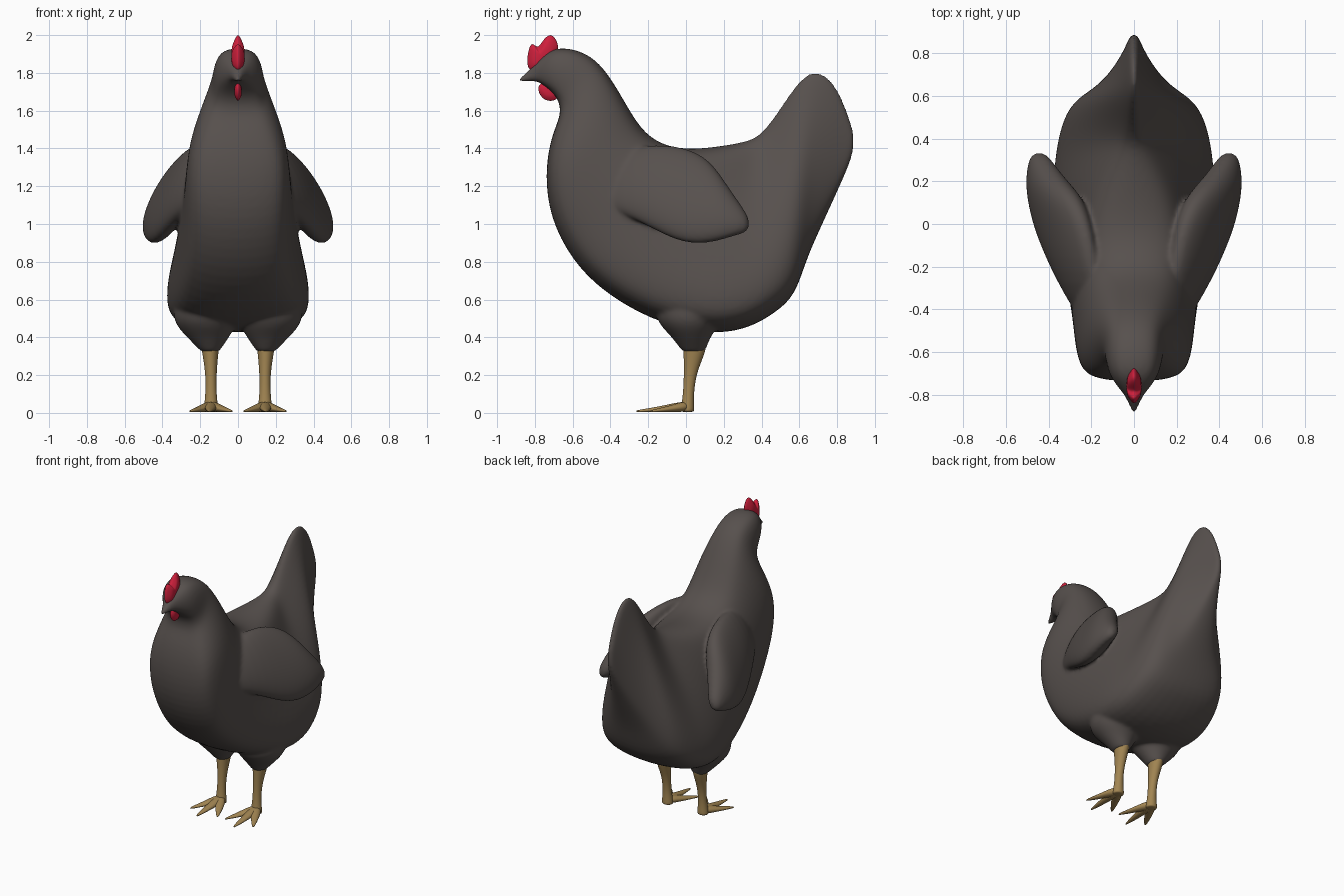
import bpy, bmesh, math
from mathutils import Vector as V

if "Cube" in bpy.data.objects:
    bpy.data.objects.remove(bpy.data.objects["Cube"])


def material(name, rgb):
    m = bpy.data.materials.new(name)
    m.diffuse_color = (*rgb, 1)
    m.use_nodes = True
    m.node_tree.nodes["Principled BSDF"].inputs["Base Color"].default_value = m.diffuse_color
    return m


FEATHER = material("dark feathers", (0.095, 0.081, 0.075))
RED = material("comb red", (0.62, 0.014, 0.045))
TAN = material("leg tan", (0.36, 0.235, 0.085))


def loft(name, rings, mat, mirror=False, levels=2):
    """Skin a list of equal point rings, cap the ends, smooth it."""
    bm = bmesh.new()
    rows = [[bm.verts.new(p) for p in r] for r in rings]
    n = len(rows[0])
    for a, b in zip(rows, rows[1:]):
        for i in range(n):
            j = (i + 1) % n
            bm.faces.new((a[i], a[j], b[j], b[i]))
    bm.faces.new(rows[0][::-1])
    bm.faces.new(rows[-1])
    bmesh.ops.recalc_face_normals(bm, faces=bm.faces)
    for f in bm.faces:
        f.smooth = True
    me = bpy.data.meshes.new(name)
    bm.to_mesh(me)
    bm.free()
    me.materials.append(mat)
    ob = bpy.data.objects.new(name, me)
    bpy.context.collection.objects.link(ob)
    if mirror:
        ob.modifiers.new("mirror", 'MIRROR').use_mirror_merge = False
    s = ob.modifiers.new("smooth", 'SUBSURF')
    s.levels = s.render_levels = levels
    return ob


def oval(c, u, v, n=12):
    c, u, v = V(c), V(u), V(v)
    return [c + u * math.cos(2 * math.pi * i / n) + v * math.sin(2 * math.pi * i / n)
            for i in range(n)]


# Body: sections fan from beak to tail
# (top y, top z, bottom y, bottom z, half width low, half width high)
stations = [
    (-.895, 1.762, -.895, 1.742, .008, .008), (-.82, 1.825, -.80, 1.765, .04, .03),
    (-.77, 1.88, -.755, 1.735, .085, .075), (-.70, 1.94, -.70, 1.69, .125, .115),
    (-.58, 1.93, -.67, 1.64, .135, .135), (-.47, 1.875, -.665, 1.57, .145, .14),
    (-.38, 1.755, -.71, 1.48, .21, .175), (-.30, 1.615, -.75, 1.31, .30, .21),
    (-.21, 1.475, -.74, 1.08, .305, .25), (-.08, 1.41, -.65, .86, .305, .28),
    (.06, 1.405, -.49, .66, .345, .27), (.20, 1.425, -.2, .48, .435, .21),
    (.33, 1.45, .10, .40, .51, .12), (.40, 1.485, .32, .425, .505, .06),
    (.50, 1.625, .48, .52, .465, .035), (.60, 1.785, .58, .61, .385, .033),
    (.69, 1.835, .635, .80, .23, .03), (.79, 1.765, .725, 1.0, .12, .028),
    (.86, 1.59, .815, 1.2, .05, .024), (.898, 1.46, .885, 1.36, .016, .016)]
rings = []
for ty, tz, by, bz, wl, wh in stations:
    ring = []
    for i in range(16):
        a = 2 * math.pi * i / 16
        t = (1 - math.cos(a)) / 2
        s = math.sin(a)
        w = (wl + (wh - wl) * t) * math.copysign(abs(s) ** (.42 if t < .5 else .6), s)
        ring.append((w if i % 8 else 0, by + (ty - by) * t, bz + (tz - bz) * t))
    rings.append(ring)
body = loft("body", rings, FEATHER)

# Wings: (y, top x, top z, bottom x, bottom z, half thickness)
wing = [(-.50, .13, 1.30, .22, 1.11, .03), (-.28, .17, 1.43, .335, 1.03, .08),
        (-.04, .205, 1.43, .445, .885, .095), (.12, .26, 1.36, .475, .89, .10),
        (.21, .345, 1.22, .485, .92, .075), (.305, .41, 1.08, .475, .95, .05),
        (.335, .43, 1.03, .46, .97, .02)]
rings = []
for y, tx, tz, bx, bz, h in wing:
    axis = V((tx - bx, 0, tz - bz)) / 2
    side = V((axis.z, 0, -axis.x)).normalized() * h
    rings.append(oval(((tx + bx) / 2, y, (tz + bz) / 2), axis, side))
wings = loft("wings", rings, FEATHER, mirror=True)


# Thighs and legs: (x, y, z, half width x, half width y)
def column(name, data, mat):
    return loft(name, [oval((x, y, z), (rx, 0, 0), (0, ry, 0)) for x, y, z, rx, ry in data],
                mat, mirror=True)


thighs = column("thighs", [(.148, .04, .322, .048, .058), (.148, .04, .332, .056, .068),
                           (.16, .025, .41, .125, .11), (.175, .015, .49, .185, .19),
                           (.17, .03, .62, .17, .2), (.14, .03, .72, .08, .12)], FEATHER)
column("legs", [(.147, .05, .40, .055, .07), (.147, .045, .32, .045, .06),
                (.143, .024, .22, .031, .036), (.143, .014, .12, .029, .029),
                (.143, .01, .05, .036, .034), (.143, .008, .015, .042, .038),
                (.143, .008, .004, .036, .032)], TAN)

# Blend body, wings and thighs into one skin
bpy.ops.object.select_all(action='DESELECT')
for ob in (body, wings, thighs):
    ob.select_set(True)
bpy.context.view_layer.objects.active = body
bpy.ops.object.convert(target='MESH')
bpy.ops.object.join()
body = bpy.context.object
remesh = body.modifiers.new("blend", 'REMESH')
remesh.mode = 'VOXEL'
remesh.voxel_size = .011
remesh.use_smooth_shade = True
relax = body.modifiers.new("relax", 'SMOOTH')
relax.factor = .5
relax.iterations = 10

# Toes
for label, tx, ty in (("outer", .255, -.19), ("middle", .15, -.265), ("inner", .03, -.195)):
    a, b = V((.143, .01, 0)), V((tx, ty, 0))
    d = (b - a).normalized()
    side = V((d.y, -d.x, 0))
    rings = [oval(a.lerp(b, t) + V((0, 0, h + .003)), side * w, (0, 0, h), 8)
             for t, w, h in ((0, .034, .032), (.25, .036, .026), (.6, .025, .015),
                             (.9, .013, .008), (1, .004, .005))]
    loft(label + "_toes", rings, TAN, mirror=True)


# Comb and wattle: outlines that thin out towards the rim
def plate(name, outline, half, centre):
    c = V((0, *centre))
    rings = []
    for x, k in ((-half, .45), (-half * .5, .75), (0, 1.02), (half * .5, .75), (half, .45)):
        rings.append([c.lerp(V((0, y, z)), k) + V((x, 0, 0)) for y, z in outline])
    loft(name, rings, RED)


plate("comb", [(-.84, 1.81), (-.85, 1.87), (-.83, 1.965), (-.805, 1.955), (-.785, 1.935),
               (-.76, 1.975), (-.72, 2.02), (-.685, 1.995), (-.66, 1.93),
               (-.70, 1.87), (-.76, 1.83), (-.80, 1.80)], .036, (-.765, 1.875))
plate("wattle", [(-.79, 1.745), (-.785, 1.69), (-.75, 1.65), (-.70, 1.645),
                 (-.67, 1.665), (-.67, 1.72), (-.72, 1.765)], .02, (-.73, 1.705))
